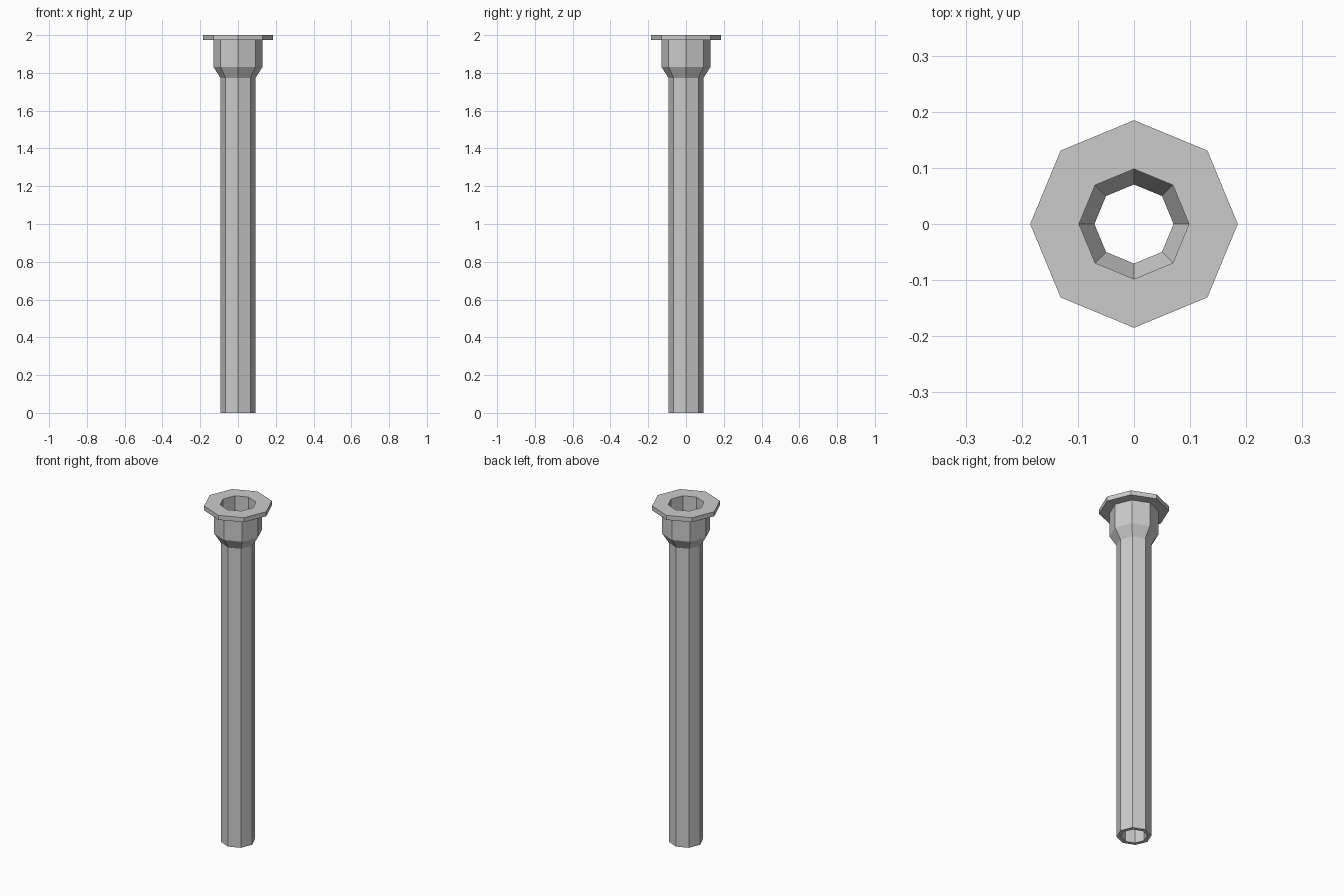
import bpy, bmesh
from math import cos, sin, pi

if "Cube" in bpy.data.objects:
    bpy.data.objects.remove(bpy.data.objects["Cube"])

SIDES = 8


def lathe(name, profile):
    """Revolve a closed (radius, z) profile into an eight-sided hollow solid."""
    bm = bmesh.new()
    rings = [[bm.verts.new((r * cos(2 * pi * i / SIDES), r * sin(2 * pi * i / SIDES), z))
              for i in range(SIDES)] for r, z in profile]
    for a, b in zip(rings, rings[1:] + rings[:1]):
        for i in range(SIDES):
            j = (i + 1) % SIDES
            bm.faces.new((a[i], a[j], b[j], b[i]))
    bmesh.ops.recalc_face_normals(bm, faces=bm.faces)
    mesh = bpy.data.meshes.new(name)
    bm.to_mesh(mesh)
    bm.free()
    obj = bpy.data.objects.new(name, mesh)
    bpy.context.collection.objects.link(obj)
    return obj


# Pipe: straight shaft, flared socket, thin top flange, then back down the bore
lathe("flanged_pipe", [
    (0.0925, 0.0), (0.0925, 1.773), (0.13, 1.832), (0.13, 1.973),
    (0.185, 1.973), (0.185, 2.0),
    (0.098, 2.0), (0.098, 1.832), (0.0705, 1.773), (0.0705, 0.0),
])
